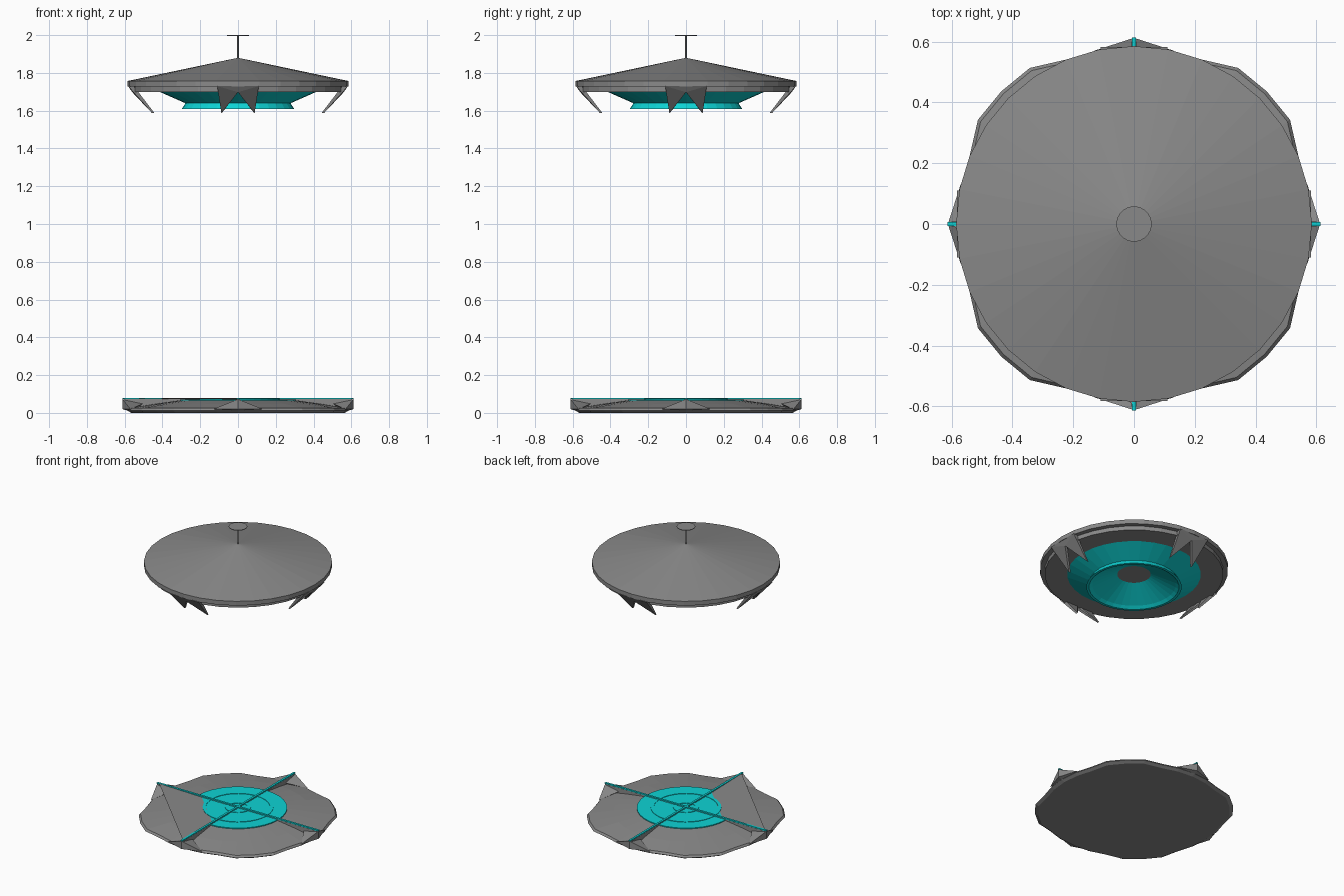
import bpy, bmesh, math
from mathutils import Matrix

cube = bpy.data.objects.get("Cube")
if cube:
    bpy.data.objects.remove(cube, do_unlink=True)

SIDES = 32


def material(name, rgb):
    m = bpy.data.materials.new(name)
    m.use_nodes = True
    m.diffuse_color = (*rgb, 1)
    bsdf = next(n for n in m.node_tree.nodes if n.type == 'BSDF_PRINCIPLED')
    bsdf.inputs["Base Color"].default_value = (*rgb, 1)
    return m


GREY = material("metal grey", (0.25, 0.25, 0.25))
TEAL = material("energy teal", (0.004, 0.65, 0.66))


def finish(bm, name, mat):
    bmesh.ops.remove_doubles(bm, verts=bm.verts, dist=0.0001)
    bmesh.ops.recalc_face_normals(bm, faces=bm.faces)
    me = bpy.data.meshes.new(name)
    bm.to_mesh(me)
    bm.free()
    me.materials.append(mat)
    ob = bpy.data.objects.new(name, me)
    bpy.context.collection.objects.link(ob)
    return ob


def lathe(name, profile, mat, sides=SIDES):
    """Spin a closed (radius, height) profile around z."""
    bm = bmesh.new()
    verts = [bm.verts.new((r, 0, z)) for r, z in profile]
    edges = [bm.edges.new(pair) for pair in zip(verts, verts[1:])]
    bmesh.ops.spin(bm, geom=verts + edges, cent=(0, 0, 0), axis=(0, 0, 1),
                   angle=math.tau, steps=sides, use_merge=False)
    return finish(bm, name, mat)


def hull(name, points, mat, turn=0):
    """Convex solid around a few points, turned about z."""
    bm = bmesh.new()
    for p in points:
        bm.verts.new(p)
    bmesh.ops.convex_hull(bm, input=bm.verts)
    bmesh.ops.transform(bm, matrix=Matrix.Rotation(turn, 4, 'Z'), verts=bm.verts)
    return finish(bm, name, mat)


def box(name, length, width, low, high, mat, turn):
    bm = bmesh.new()
    bmesh.ops.create_cube(bm, size=1)
    bmesh.ops.scale(bm, vec=(length, width, high - low), verts=bm.verts)
    bmesh.ops.translate(bm, vec=(0, 0, (low + high) / 2), verts=bm.verts)
    bmesh.ops.transform(bm, matrix=Matrix.Rotation(turn, 4, 'Z'), verts=bm.verts)
    return finish(bm, name, mat)


# Canopy: shallow cone, rim band and stepped underside
lathe("canopy", [(0, 1.88), (0.585, 1.757), (0.585, 1.728), (0.555, 1.728),
                 (0.555, 1.70), (0, 1.70)], GREY)

# Antenna with a flat round cap
lathe("antenna_rod", [(0, 1.87), (0.004, 1.87), (0.004, 1.998), (0, 1.998)], GREY, 8)
lathe("antenna_cap", [(0, 1.996), (0.058, 1.996), (0.058, 2.0), (0, 2.0)], GREY)

# Emitter bowl, flared ring and hollow cone
lathe("emitter_bowl", [(0.42, 1.702), (0.28, 1.64), (0.28, 1.637), (0.297, 1.61),
                       (0.28, 1.61), (0.26, 1.625), (0, 1.75)], TEAL)

# Base plate: shallow dome whose rim flares out between the spikes
base = lathe("base_plate", [(0, 0), (0.565, 0), (0.585, 0.012), (0.575, 0.025),
                            (0.45, 0.047), (0.31, 0.066), (0, 0.066)], GREY)
for v in base.data.vertices:
    r = math.hypot(v.co.x, v.co.y)
    a = math.degrees(math.atan2(v.co.y, v.co.x)) % 90
    if r > 0.55 and 27 < a < 63:
        v.co.x *= 0.617 / 0.585
        v.co.y *= 0.617 / 0.585

# Energy pad with raised rings
lathe("energy_pad", [(0.306, 0.062), (0.306, 0.072), (0, 0.072)], TEAL)
for name, r in (("pad_ring", 0.21), ("pad_hub", 0.07)):
    lathe(name, [(r - 0.01, 0.07), (r - 0.01, 0.075), (r + 0.01, 0.075),
                 (r + 0.01, 0.07)], TEAL)

# Crossed ribs with glowing top strips
for name, turn in (("side", 0), ("front_back", math.pi / 2)):
    box(name + "_rib", 1.2, 0.016, 0.02, 0.073, GREY, turn)
    box(name + "_rib_strip", 1.225, 0.014, 0.073, 0.08, TEAL, turn)

# Corner web panel between the left-hand and front ribs
bm = bmesh.new()
bm.faces.new([bm.verts.new(p) for p in
              ((-0.6, 0, 0.079), (0, -0.6, 0.079), (0, 0, 0.066))])
finish(bm, "corner_panel", GREY)

# Four rim spikes on the base and four pairs of hanging fangs
for name, turn in (("left", 0), ("back", 0.5), ("right", 1), ("front", 1.5)):
    turn *= math.pi
    hull(name + "_spike", [(0.612, 0, 0.073), (0.612, 0, 0.02), (0.5, 0, 0.05),
                           (0.57, 0.13, 0.02), (0.57, -0.13, 0.02),
                           (0.56, 0, 0.005)], GREY, turn)
    for side, s in (("a", 1), ("b", -1)):
        hull(name + "_fang_" + side,
             [(0.582, s * 0.11, 1.73), (0.55, s * 0.108, 1.728),
              (0.582, 0, 1.73), (0.55, 0, 1.728),
              (0.56, 0, 1.698), (0.54, 0, 1.7),
              (0.442, s * 0.086, 1.587), (0.455, s * 0.088, 1.587)], GREY, turn)
